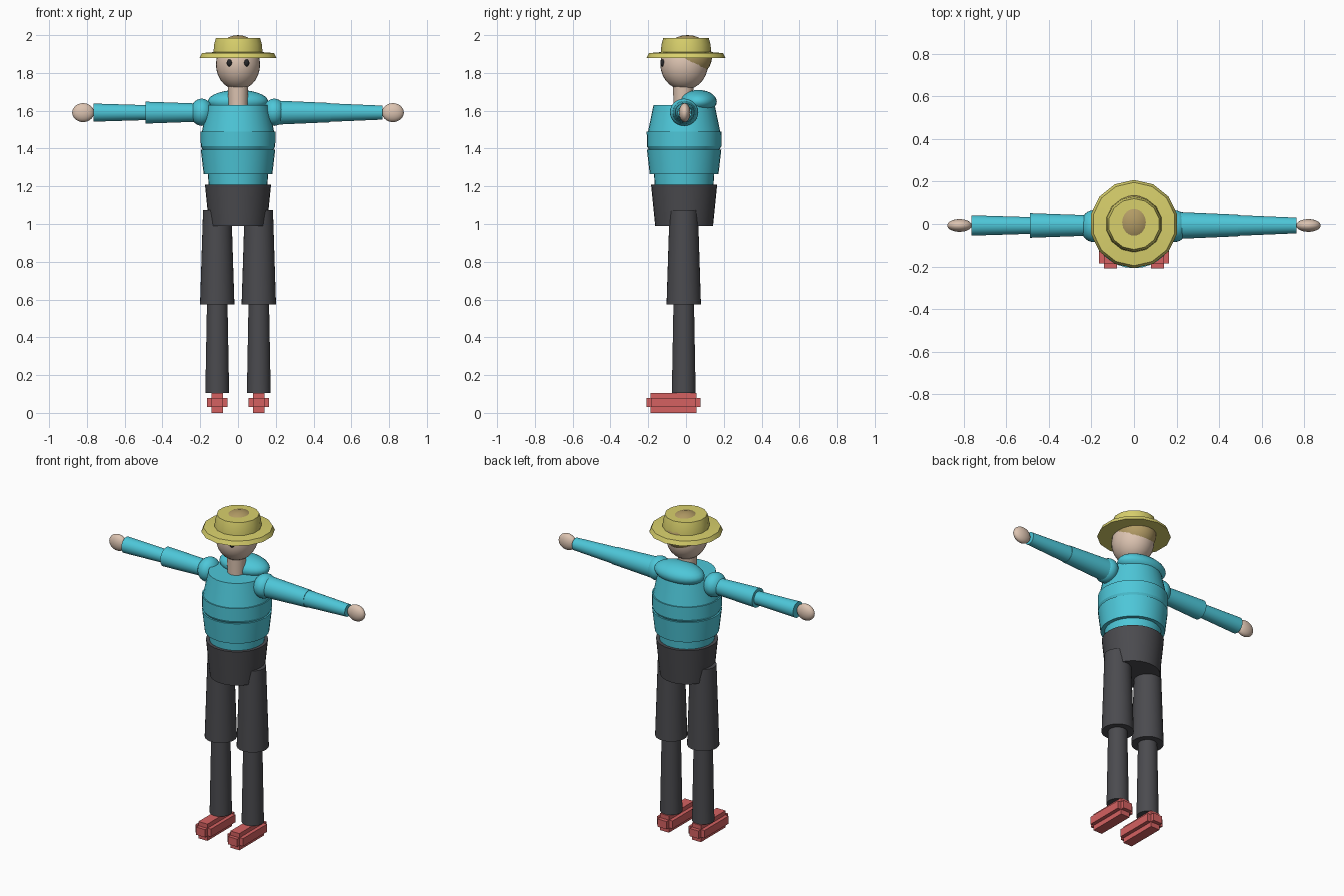
import bpy, bmesh, math
from mathutils import Matrix, Vector

if "Cube" in bpy.data.objects:
    bpy.data.objects.remove(bpy.data.objects["Cube"])


def mat(name, rgb):
    m = bpy.data.materials.new(name)
    m.diffuse_color = (*rgb, 1)
    m.use_nodes = True
    m.node_tree.nodes["Principled BSDF"].inputs["Base Color"].default_value = m.diffuse_color
    return m


TEAL = mat("teal cloth", (0.075, 0.57, 0.69))
GREY = mat("charcoal cloth", (0.07, 0.07, 0.078))
RED = mat("red leather", (0.66, 0.12, 0.12))
STRAW = mat("straw yellow", (0.69, 0.63, 0.15))
SKIN = mat("skin", (0.72, 0.55, 0.44))
HAIR = mat("brown hair", (0.45, 0.33, 0.13))
DARK = mat("dark eye", (0.02, 0.02, 0.022))


def finish(bm, name, material, angle=None):
    bmesh.ops.recalc_face_normals(bm, faces=bm.faces)
    me = bpy.data.meshes.new(name)
    bm.to_mesh(me)
    bm.free()
    me.materials.append(material)
    ob = bpy.data.objects.new(name, me)
    bpy.context.collection.objects.link(ob)
    if angle:
        bpy.ops.object.select_all(action='DESELECT')
        ob.select_set(True)
        bpy.context.view_layer.objects.active = ob
        bpy.ops.object.shade_smooth_by_angle(angle=math.radians(angle))
    return ob


def lathe(name, profile, material, loc=(0, 0, 0), seg=32, axis='Z', angle=35):
    """Closed turned solid from (radius, height) points along Z or X."""
    bm = bmesh.new()
    rings = []
    for r, h in profile:
        ring = []
        for i in range(seg):
            a = 2 * math.pi * i / seg + math.pi / 2
            c, s = r * math.cos(a), r * math.sin(a)
            p = Vector((c, s, h)) if axis == 'Z' else Vector((h, c, s))
            ring.append(bm.verts.new(p + Vector(loc)))
        rings.append(ring)
    for a, b in zip(rings, rings[1:]):
        for i in range(seg):
            j = (i + 1) % seg
            bm.faces.new((a[i], a[j], b[j], b[i]))
    bm.faces.new(rings[0])
    bm.faces.new(rings[-1])
    return finish(bm, name, material, angle)


def ball(name, loc, radii, material, seg=28):
    bm = bmesh.new()
    bmesh.ops.create_uvsphere(bm, u_segments=seg, v_segments=seg // 2, radius=1,
                              matrix=Matrix.Translation(loc) @ Matrix.Diagonal((*radii, 1)))
    return finish(bm, name, material, 60)


def boxes(name, spans, material):
    bm = bmesh.new()
    for lo, hi in spans:
        lo, hi = Vector(lo), Vector(hi)
        bmesh.ops.create_cube(bm, size=1, matrix=Matrix.Translation((lo + hi) / 2)
                              @ Matrix.Diagonal((*(hi - lo), 1)))
    return finish(bm, name, material)


YC = -0.01  # body axis

# Hat, hair, head, neck
lathe("hat", [(.208, 1.88), (.196, 1.905), (.133, 1.91), (.13, 1.95), (.12, 1.985)],
      STRAW, seg=14, angle=45)
ball("hair", (0, .008, 1.885), (.115, .13, .115), HAIR)
ball("head", (0, YC, 1.845), (.117, .126, .135), SKIN)
lathe("neck", [(.05, 1.60), (.055, 1.76)], SKIN, loc=(0, -.015, 0))

# Jumper: tapered tiers stacked down the torso, plus rolled hood behind
lathe("chest", [(.193, 1.48), (.162, 1.63)], TEAL, loc=(0, YC, 0))
lathe("chest_band", [(.185, 1.39), (.197, 1.412), (.198, 1.49)], TEAL, loc=(0, YC, 0), angle=15)
lathe("waist", [(.182, 1.265), (.197, 1.395)], TEAL, loc=(0, YC, 0))
lathe("jumper_hem", [(.155, 1.20), (.16, 1.27)], TEAL, loc=(0, YC, 0))
ball("hood", (0, .065, 1.648), (.16, .098, .062), TEAL)

# Trouser seat
lathe("trouser_seat", [(.153, .99), (.175, 1.21)], GREY, loc=(0, YC, 0))

# Sleeves: both pairs narrow toward +x
arm = (0, -.007, 1.59)
lathe("right_upper_sleeve", [(.058, -.49), (.047, -.18)], TEAL, loc=arm, axis='X')
lathe("right_lower_sleeve", [(.048, -.765), (.039, -.47)], TEAL, loc=arm, axis='X')
lathe("left_upper_sleeve", [(.064, .19), (.051, .49)], TEAL, loc=arm, axis='X')
lathe("left_lower_sleeve", [(.049, .48), (.037, .765)], TEAL, loc=arm, axis='X')

# Mirrored parts
for side, s in (("right", -1), ("left", 1)):
    ball(side + "_eye", (s * .045, -.122, 1.853), (.015, .014, .019), DARK, 16)
    ball(side + "_shoulder", (s * .192, -.01, 1.592), (.06, .075, .072), TEAL)
    ball(side + "_hand", (s * .82, -.007, 1.59), (.058, .03, .05), SKIN)
    x = s * .11
    lathe(side + "_thigh", [(.091, .575), (.075, 1.075)], GREY, loc=(x, -.012, 0))
    lathe(side + "_shin", [(.063, .105), (.054, .60)], GREY, loc=(x, -.012, 0))
    # Shoe: stepped cross of three slabs
    boxes(side + "_shoe", [
        ((x - .031, -.188, 0), (x + .031, .055, .104)),
        ((x - .054, -.185, .03), (x + .054, .053, .078)),
        ((x - .031, -.21, .03), (x + .031, .078, .078))], RED)
